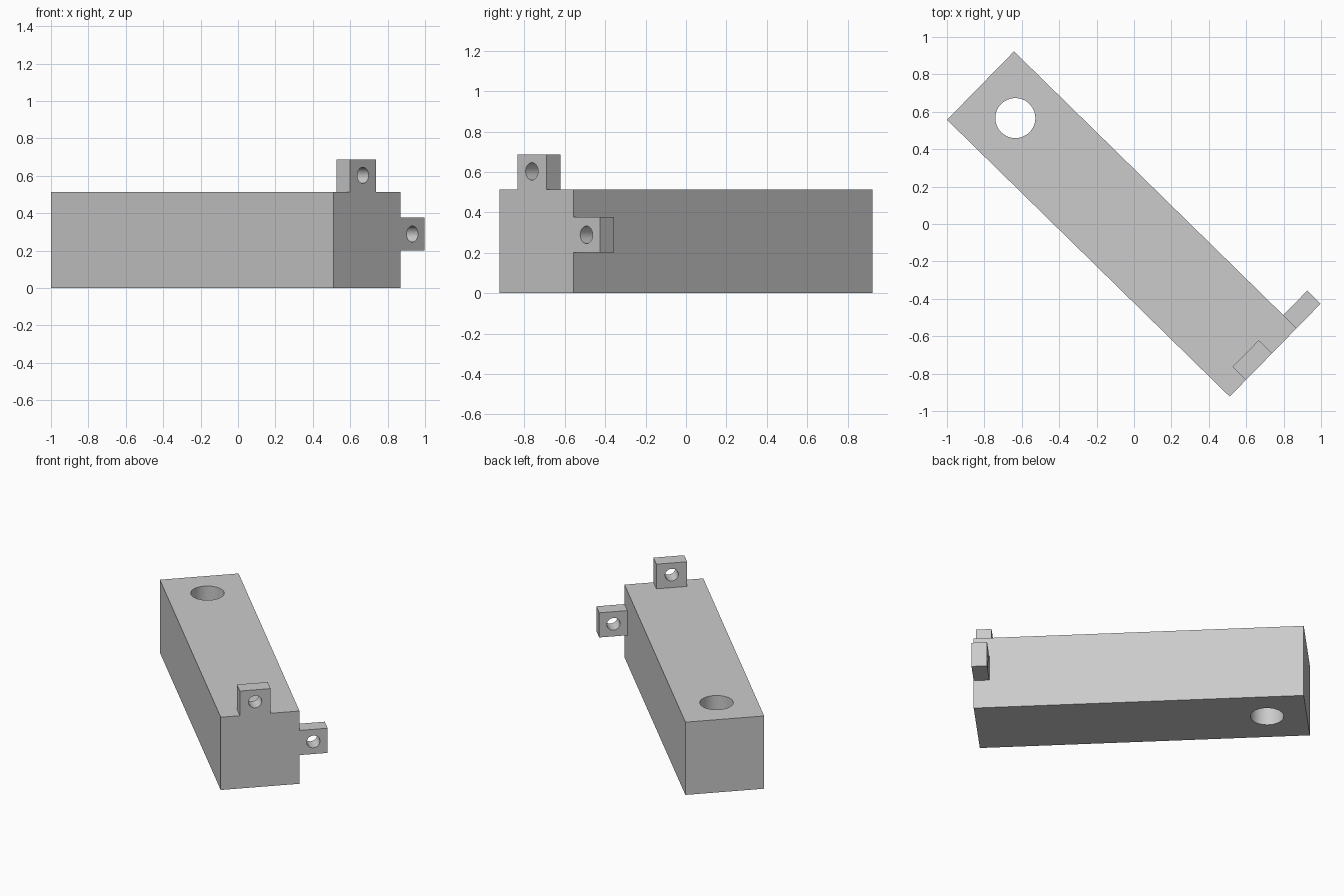
import bpy
import math
from mathutils import Matrix

cube = bpy.data.objects.get("Cube")
if cube:
    bpy.data.objects.remove(cube, do_unlink=True)

# One plain grey for the whole model
grey = bpy.data.materials.new("light_grey")
grey.use_nodes = True
colour = (0.6, 0.6, 0.6, 1)
grey.diffuse_color = colour
grey.node_tree.nodes["Principled BSDF"].inputs["Base Color"].default_value = colour

# Beam frame: local x runs along the beam towards the tabs, local y across it
LENGTH, WIDTH, HEIGHT = 2.115, 0.512, 0.513
FRAME = Matrix.Translation((-0.065, 0, 0)) @ Matrix.Rotation(math.radians(-44.4), 4, "Z")
END = LENGTH / 2
TAB = 0.1


def drilled_block(name, low, high, hole_at, radius, turn):
    """Box between two local corners with a round through hole."""
    size = [h - l for l, h in zip(low, high)]
    centre = [(h + l) / 2 for l, h in zip(low, high)]
    bpy.ops.mesh.primitive_cube_add(size=1)
    block = bpy.context.object
    block.name = name
    block.data.transform(FRAME @ Matrix.Translation(centre) @ Matrix.Diagonal((*size, 1)))
    block.data.materials.append(grey)

    # Hole cutter, removed once the cut is applied
    bpy.ops.mesh.primitive_cylinder_add(vertices=48, radius=radius, depth=1.2)
    cutter = bpy.context.object
    cutter.name = name + "_hole_cutter"
    cutter.hide_render = True
    cutter.data.transform(FRAME @ Matrix.Translation(hole_at) @ Matrix.Rotation(turn, 4, "Y"))
    cutter.data.materials.append(grey)

    cut = block.modifiers.new("hole", "BOOLEAN")
    cut.operation = "DIFFERENCE"
    cut.solver = "EXACT"
    cut.object = cutter
    bpy.ops.object.select_all(action="DESELECT")
    block.select_set(True)
    bpy.context.view_layer.objects.active = block
    bpy.ops.object.modifier_apply(modifier=cut.name)
    bpy.data.objects.remove(cutter, do_unlink=True)
    bpy.ops.object.shade_smooth_by_angle(angle=math.radians(30))
    return block


half = WIDTH / 2
side = math.pi / 2

# Long beam with a vertical hole near its far end
drilled_block("beam", (-END, -half, 0), (END, half, HEIGHT),
              (-0.803, 0.006, HEIGHT / 2), 0.107, 0)

# Tab standing on top, flush with the end face
drilled_block("top_tab", (END - TAB, -0.132, HEIGHT), (END, 0.068, 0.687),
              (END, -0.032, 0.603), 0.043, side)

# Tab sticking out of the side, flush with the end face
drilled_block("side_tab", (END - TAB, half, 0.202), (END, half + 0.183, 0.376),
              (END, half + 0.09, 0.289), 0.043, side)
